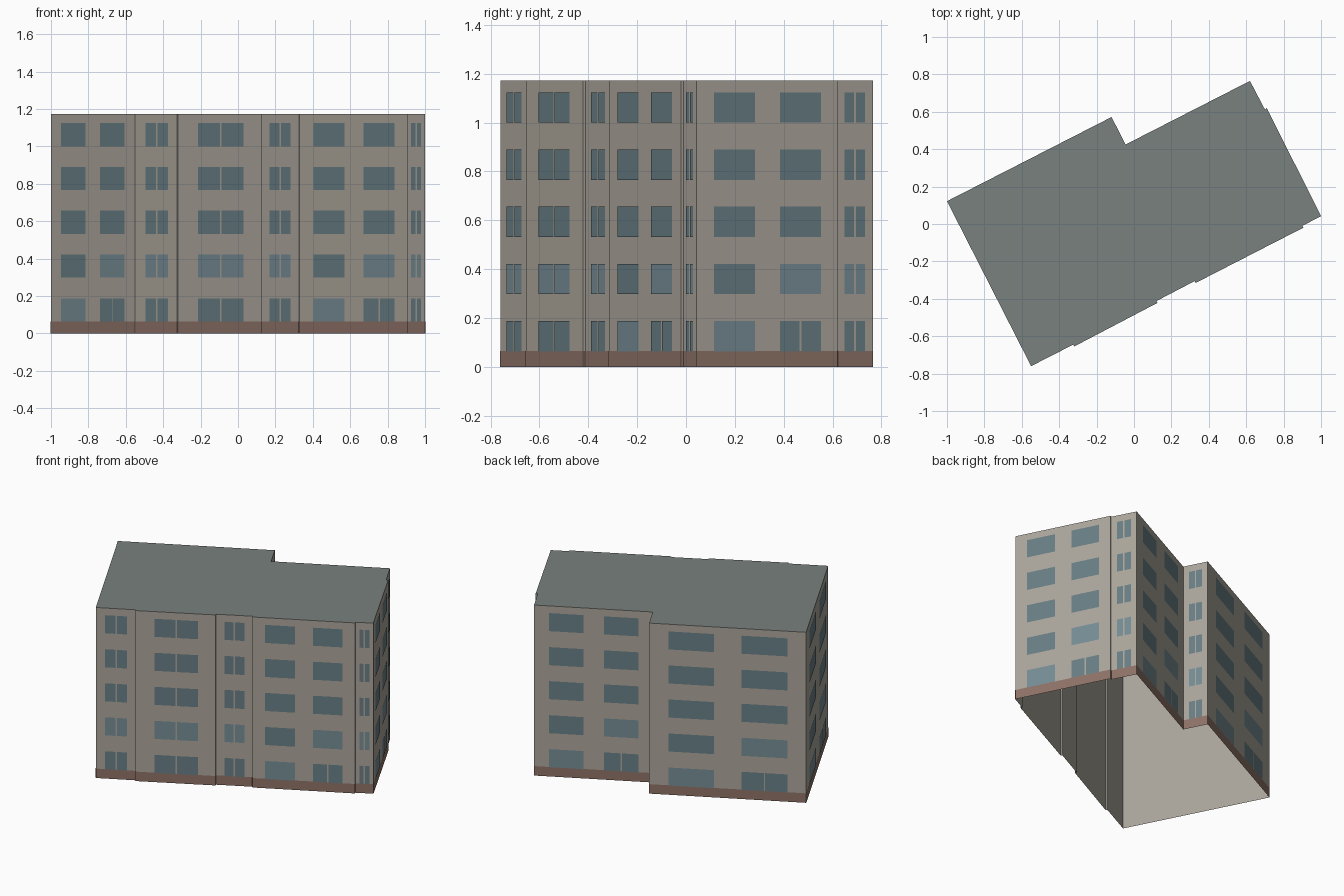
import bpy
from mathutils import Vector

if "Cube" in bpy.data.objects:
    bpy.data.objects.remove(bpy.data.objects["Cube"])

H = 1.172            # wall height
BAND = 0.065         # plinth height
SILL, PITCH, WIN_H = 0.064, 0.234, 0.124
FLOORS = 5
GAP = 0.009          # mullion width

# Footprint, counter-clockwise, with the window pattern of the wall that starts at each corner:
# 2 = two wide windows, 1 = one paired window, 0 = plain step
PLAN = [
    (-0.55, -0.76, 1), (-0.325, -0.645, 0),
    (-0.32, -0.655, 1), (0.125, -0.422, 0),
    (0.12, -0.412, 1), (0.325, -0.305, 0),
    (0.33, -0.315, 2), (0.905, -0.02, 0),
    (0.90, -0.01, 1), (1.0, 0.042, 2),
    (0.71, 0.62, 0), (0.70, 0.612, 1),
    (0.62, 0.765, 2), (-0.045, 0.425, 1),
    (-0.12, 0.572, 2), (-1.0, 0.122, 2),
]


def material(name, rgb):
    m = bpy.data.materials.new(name)
    m.diffuse_color = (*rgb, 1)
    m.use_nodes = True
    m.node_tree.nodes["Principled BSDF"].inputs["Base Color"].default_value = m.diffuse_color
    return m


def mesh_object(name, polygons, mat):
    verts, faces = [], []
    for poly in polygons:
        faces.append(range(len(verts), len(verts) + len(poly)))
        verts.extend(poly)
    me = bpy.data.meshes.new(name)
    me.from_pydata(verts, [], [list(f) for f in faces])
    me.materials.append(mat)
    ob = bpy.data.objects.new(name, me)
    bpy.context.collection.objects.link(ob)
    return ob


def panel(a, b, u0, u1, z0, z1, out):
    """Upright rectangle on the wall a-b, pushed outwards by out."""
    d = b - a
    n = Vector((d.y, -d.x, 0)).normalized() * out
    p, q = a + d * u0 + n, a + d * u1 + n
    up = Vector((0, 0, 1))
    return [p + up * z0, q + up * z0, q + up * z1, p + up * z1]


walls, band, dark, light = [], [], [], []


def window(a, b, u0, u1, floor, paired, target):
    z = SILL + floor * PITCH
    half = GAP / 2 / (b - a).length
    mid = (u0 + u1) / 2
    spans = [(u0, mid - half), (mid + half, u1)] if paired else [(u0, u1)]
    for s, e in spans:
        target.append(panel(a, b, s, e, z, z + WIN_H, 0.003))


corners = [Vector((x, y, 0)) for x, y, _ in PLAN]
for i, (_, _, kind) in enumerate(PLAN):
    a, b = corners[i], corners[(i + 1) % len(corners)]
    walls.append(panel(a, b, 0, 1, 0, H, 0))
    band.append(panel(a, b, 0, 1, 0, BAND, 0.0015))
    for f in range(FLOORS):
        if kind == 1:
            window(a, b, 0.235, 0.78, f, True, light if f == 1 else dark)
        elif kind == 2:
            window(a, b, 0.125, 0.415, f, False, light if f == 0 else dark)
            window(a, b, 0.59, 0.88, f, f == 0, light if f == 1 else dark)

# Hollow shell, open underneath
mesh_object("walls", walls, material("wall_render", (0.41, 0.38, 0.33)))
mesh_object("roof", [[c + Vector((0, 0, H)) for c in corners]],
            material("roof_grey", (0.19, 0.22, 0.21)))
# Surface panels
mesh_object("base_band", band, material("plinth_brown", (0.27, 0.17, 0.135)))
mesh_object("windows", dark, material("glass_dark", (0.14, 0.21, 0.235)))
mesh_object("bright_windows", light, material("glass_light", (0.18, 0.265, 0.30)))
